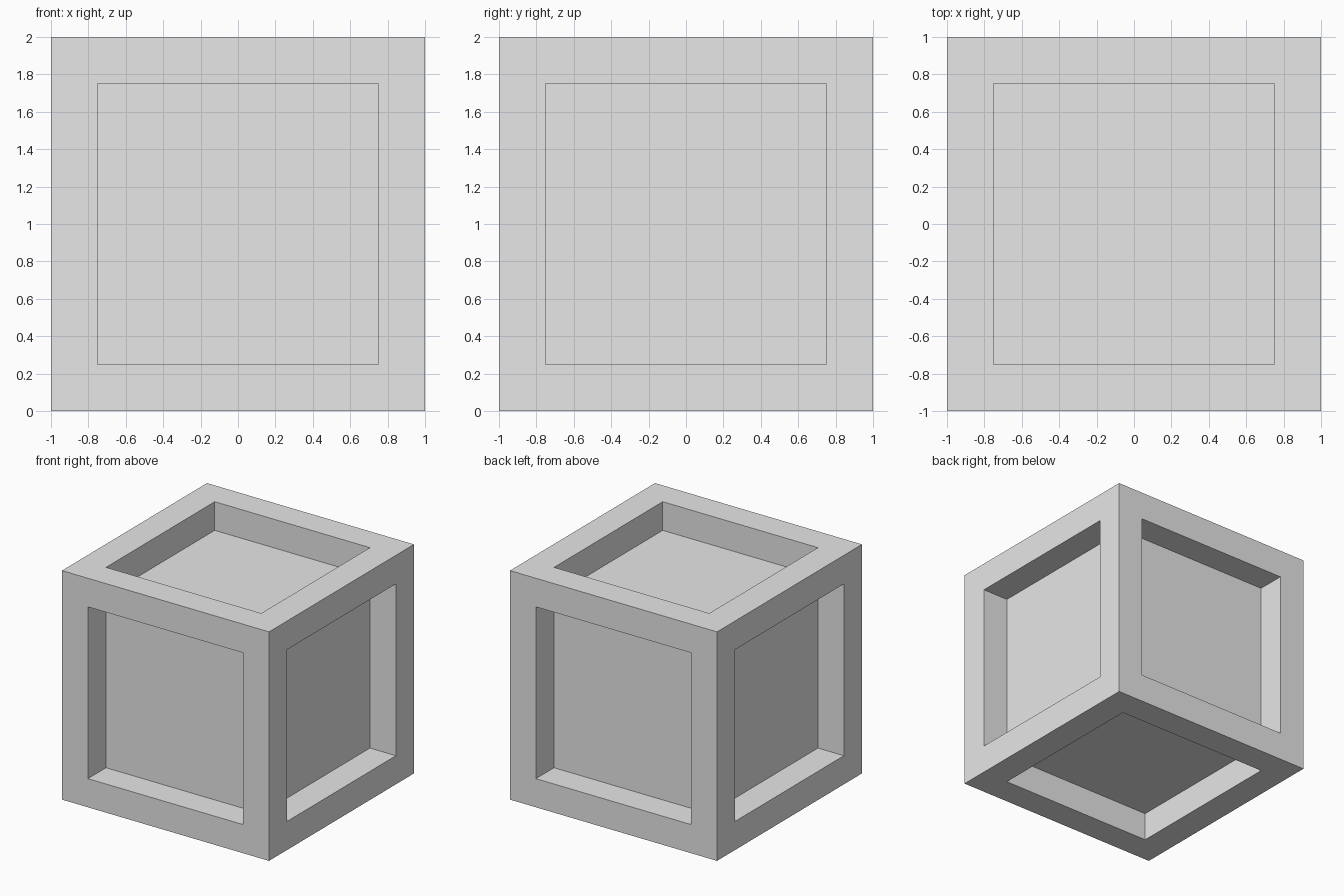
import bpy
import bmesh
from mathutils import Matrix

if "Cube" in bpy.data.objects:
    bpy.data.objects.remove(bpy.data.objects["Cube"], do_unlink=True)

SIZE = 2.0
BORDER = 0.25   # width of the frame bars
DEPTH = 0.25    # how far each panel is sunk

# Plain light grey for the whole box
grey = bpy.data.materials.new("light grey")
grey.use_nodes = True
colour = (0.8, 0.8, 0.8, 1.0)
grey.diffuse_color = colour
grey.node_tree.nodes["Principled BSDF"].inputs["Base Color"].default_value = colour

# Cube with a sunken square panel on all six sides
bm = bmesh.new()
bmesh.ops.create_cube(bm, size=SIZE, matrix=Matrix.Translation((0, 0, SIZE / 2)))
bmesh.ops.inset_individual(bm, faces=bm.faces[:], thickness=BORDER,
                           use_even_offset=True)
panels = [f for f in bm.faces
          if (f.calc_center_median() - f.normal * (SIZE / 2)
              - Matrix.Translation((0, 0, SIZE / 2)).translation).length < 0.01]

# Push each panel straight in so the walls stay square
for panel in panels:
    direction = panel.normal.copy()
    result = bmesh.ops.extrude_discrete_faces(bm, faces=[panel])
    sunk = result["faces"][0]
    bmesh.ops.translate(bm, verts=sunk.verts[:], vec=-direction * DEPTH)

bm.normal_update()
mesh = bpy.data.meshes.new("panelled_box")
bm.to_mesh(mesh)
bm.free()
mesh.materials.append(grey)
box = bpy.data.objects.new("panelled_box", mesh)
bpy.context.collection.objects.link(box)
